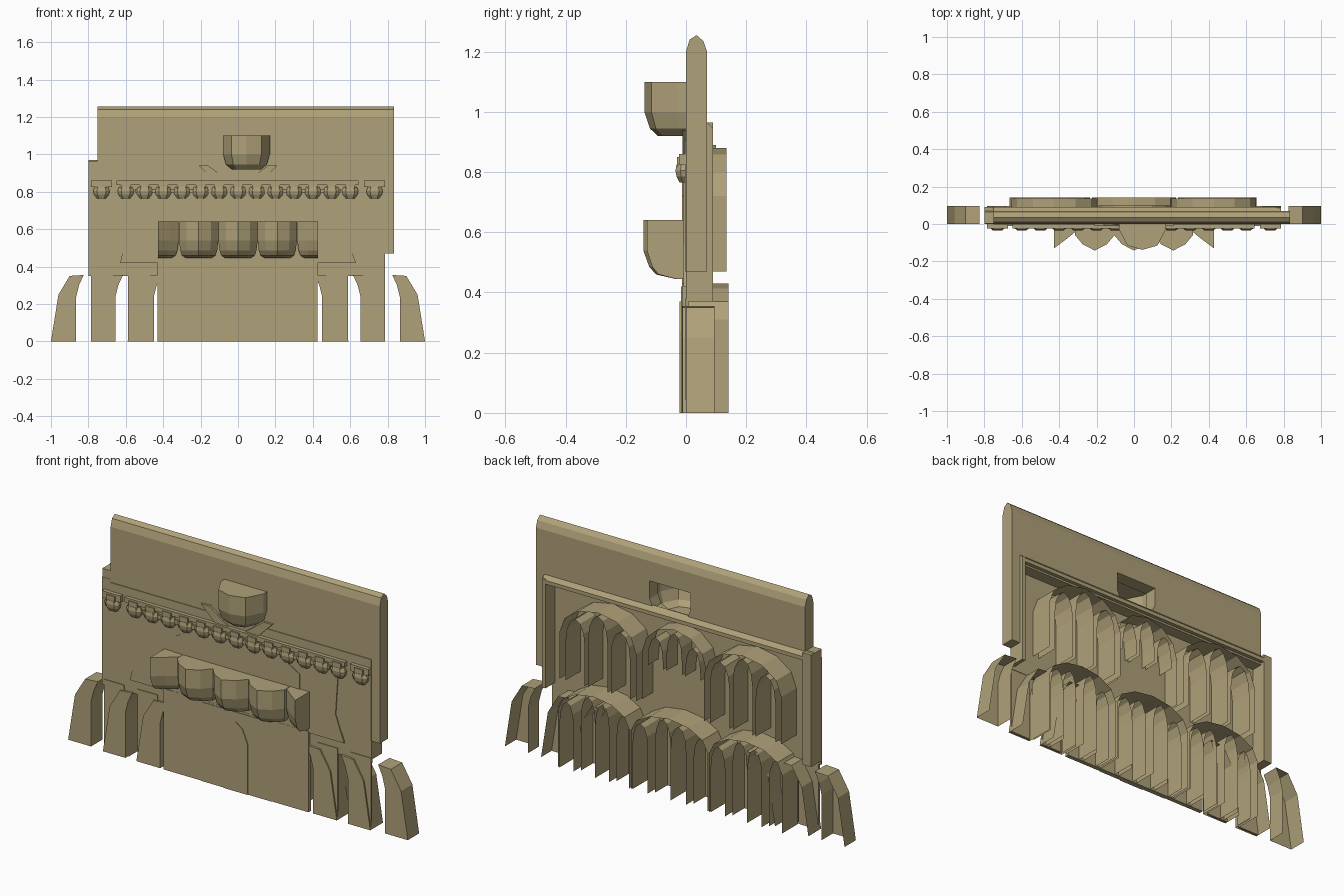
import bpy, bmesh, math

cube = bpy.data.objects.get("Cube")
if cube:
    bpy.data.objects.remove(cube, do_unlink=True)

stone = bpy.data.materials.new("sandstone")
stone.use_nodes = True
COLOR = (0.43, 0.355, 0.19, 1)
stone.diffuse_color = COLOR
stone.node_tree.nodes["Principled BSDF"].inputs["Base Color"].default_value = COLOR
SIDES = ((-1, "right"), (1, "left"))


def finish(name, bm):
    bmesh.ops.recalc_face_normals(bm, faces=bm.faces)
    mesh = bpy.data.meshes.new(name)
    bm.to_mesh(mesh)
    bm.free()
    mesh.materials.append(stone)
    obj = bpy.data.objects.new(name, mesh)
    bpy.context.collection.objects.link(obj)
    return obj


def loft(name, rings, closed=True, last=True, first=True):
    """Skin a list of equal-length point rings, with optional end caps."""
    bm = bmesh.new()
    rows = [[bm.verts.new(p) for p in ring] for ring in rings]
    n = len(rows[0])
    for a, b in zip(rows, rows[1:]):
        for i in range(n if closed else n - 1):
            j = (i + 1) % n
            bm.faces.new((a[i], a[j], b[j], b[i]))
    if first:
        bm.faces.new(rows[0])
    if last:
        bm.faces.new(rows[-1])
    return finish(name, bm)


def front_shape(name, pts, y0, y1, **kw):
    """Outline in x and z, drawn backwards in y."""
    return loft(name, [[(x, y, z) for x, z in pts] for y in (y0, y1)], **kw)


def side_shape(name, pts, x0, x1):
    """Outline in y and z, drawn along x."""
    return loft(name, [[(x, y, z) for y, z in pts] for x in (x0, x1)])


def box(name, x0, x1, y0, y1, z0, z1):
    return front_shape(name, [(x0, z0), (x1, z0), (x1, z1), (x0, z1)], y0, y1)


def mirrored_box(name, x0, x1, *rest):
    for s, word in SIDES:
        a, b = sorted((s * x0, s * x1))
        box(f"{word}_{name}", a, b, *rest)


def arch(x0, x1, z0, spring, top, steps=6):
    """Open arch outline from left foot to right foot."""
    mid, half = (x0 + x1) / 2, (x1 - x0) / 2
    curve = [math.pi * (1 - i / steps) for i in range(steps + 1)]
    return ([(x0, z0)] + [(mid + half * math.cos(a), spring + (top - spring) * math.sin(a))
                          for a in curve] + [(x1, z0)])


def vault(name, x0, x1, z0, spring, top, y0, y1):
    """Thin arched sheet, open at front, back and foot."""
    return front_shape(name, arch(x0, x1, z0, spring, top), y0, y1,
                       closed=False, first=False, last=False)


def bowl(name, plan, levels, centre):
    """Hanging bay: a plan lofted through (height, x scale, y scale), open behind."""
    return loft(name, [[(centre + x * sx, y * sy, z) for x, y in plan]
                       for z, sx, sy in levels], closed=False)


# Tall parapet with rounded top, opened behind the upper bay
parapet = side_shape("parapet", [(0, 0.915), (0.07, 0.915), (0.07, 1.2), (0.058, 1.235),
                                 (0.035, 1.255), (0.012, 1.24), (0, 1.2)], -0.75, 0.835)
opening = front_shape("parapet_cutter", [(-0.015, 0.935), (0.105, 0.935), (0.145, 0.955),
                                         (0.165, 1.0), (0.165, 1.095), (-0.075, 1.095),
                                         (-0.075, 1.0), (-0.055, 0.955)], -0.1, 0.2)
opening.hide_render = True
opening.hide_viewport = True
cut = parapet.modifiers.new("opening", 'BOOLEAN')
cut.object = opening
cut.solver = 'EXACT'
side_shape("parapet_end", [(0, 0.37), (0.01, 0.46), (0.035, 0.49), (0.06, 0.46),
                           (0.07, 0.37), (0.07, 0.92), (0, 0.92)], 0.775, 0.785)
box("parapet_return", 0.785, 0.835, 0, 0.07, 0.47, 0.92)

# Front wall, its raised panels and the end returns
box("front_wall", -0.8, 0.785, 0, 0.008, 0.35, 0.92)
box("raised_panel", -0.75, 0.785, -0.004, 0.002, 0.47, 0.905)
box("left_strip", -0.8, -0.75, 0.002, 0.09, 0.37, 0.965)
box("right_strip", 0.765, 0.785, 0, 0.09, 0.37, 0.95)
side_shape("back_ledge", [(0.065, 0.97), (0.09, 0.945), (0.09, 0.925), (0.065, 0.925)], -0.8, 0.785)
front_shape("central_wall", [(-0.63, 0.42), (0.63, 0.42), (0.58, 0.56), (0.6, 0.86),
                             (-0.59, 0.86), (-0.6, 0.55)], -0.009, 0.002)
front_shape("balcony_arch", [(-0.38, 0.42), (0.38, 0.42), (0.37, 0.72), (0.2, 0.82),
                             (-0.2, 0.82), (-0.37, 0.72)], -0.013, 0)

# Lower arcade: wide centre and pairs of open-backed piers
box("centre_base", -0.43, 0.425, -0.014, 0.008, 0, 0.43)
box("door_surround", -0.205, 0.205, -0.017, -0.01, 0, 0.42)
front_shape("door_panel", [(-0.07, 0), (0.07, 0), (0.07, 0.27), (0.04, 0.34), (0, 0.37),
                           (-0.04, 0.34), (-0.07, 0.27)], -0.021, -0.015)
for k, (foot, inner) in enumerate([(1.0, 0.865), (0.787, 0.655), (0.59, 0.45)]):
    pts = [(inner, 0), (inner, 0.24), (inner - 0.015, 0.3), (inner - 0.04, 0.355),
           (foot - 0.1, 0.35), (foot - 0.04, 0.25), (foot, 0)]
    for s, word in SIDES:
        front_shape(f"{word}_pier_{k}", [(s * x, z) for x, z in pts],
                    -0.012 if k else 0, 0.095, last=False, closed=False)
    if k:
        mirrored_box(f"pier_infill_{k}", foot - 0.12, foot - 0.002, -0.004, 0.006, 0, 0.38)

# Balcony of five hanging lobes, the outer two cut in half
lobe = [(-0.105, 0), (-0.105, -0.06), (-0.065, -0.108), (0, -0.142),
        (0.065, -0.108), (0.105, -0.06), (0.105, 0)]
levels = [(0.64, 1, 1), (0.54, 1, 1), (0.485, 0.94, 0.86), (0.46, 0.85, 0.7), (0.445, 0.65, 0.25)]
for c in (-0.21, 0, 0.21):
    bowl(f"balcony_lobe_{c}", lobe, levels, c)
for s, word in SIDES:
    half = [(0, 0), (0, -0.13), (-0.06 * s, -0.085), (-0.11 * s, -0.045), (-0.11 * s, 0)]
    bowl(f"{word}_balcony_end", half, levels, s * 0.427)

# Upper bay with two struts below
bay = [(-0.125, 0), (-0.125, -0.03), (-0.08, -0.115), (0, -0.138),
       (0.08, -0.115), (0.125, -0.03), (0.125, 0)]
bowl("upper_bay", bay, [(1.1, 1, 1), (1.0, 1, 1), (0.945, 0.87, 0.87), (0.92, 0.62, 0.68)], 0.045)
for s, word in SIDES:
    front_shape(f"{word}_strut", [(s * 0.05, 0.86), (s * 0.13, 0.86), (s * 0.21, 0.94),
                                  (s * 0.16, 0.94)], -0.012, 0.0)

# Frieze with a row of hanging corbels
box("frieze_band", -0.65, 0.645, -0.024, 0, 0.835, 0.86)
mirrored_box("frieze_end", 0.675, 0.785, -0.024, 0, 0.825, 0.86)
corbel = [(-0.044, 0), (-0.044, -0.018), (-0.024, -0.035),
          (0.024, -0.035), (0.044, -0.018), (0.044, 0)]
for i in [-7.3] + list(range(-6, 7)) + [7.3]:
    bowl(f"corbel_{i}", corbel, [(0.825, 0.8, 0.9), (0.805, 1, 1), (0.785, 0.9, 0.9),
                                 (0.765, 0.55, 0.6)], i * 0.1)
    box(f"corbel_block_{i}", i * 0.1 - 0.025, i * 0.1 + 0.025, -0.03, 0, 0.815, 0.85)
    if abs(i) < 6:
        box(f"corbel_link_{i}", i * 0.1 - 0.05, i * 0.1 + 0.05, -0.02, 0, 0.795, 0.815)

# Lower vaults with ribs, open towards the back
for k, (x0, x1) in enumerate([(-0.665, -0.235), (-0.225, 0.225), (0.235, 0.655)]):
    vault(f"lower_vault_{k}", x0, x1, 0, 0.31, 0.43, 0.008, 0.142)
    step = (x1 - x0) / 4
    for j in range(4):
        a = x0 + j * step
        top = 0.40 if j in (1, 2) else 0.36
        vault(f"lower_rib_{k}_{j}", a + 0.015, a + step - 0.008, 0, top - 0.12, top,
              0.008, 0.14 if j % 2 else 0.11)

# Upper vaults with ribs, shallower in the centre
for k, (x0, x1, top) in enumerate([(-0.655, -0.2, 0.88), (-0.19, 0.19, 0.89), (0.2, 0.65, 0.88)]):
    depth = 0.1 if k == 1 else 0.135
    vault(f"upper_vault_{k}", x0, x1, 0.47, 0.72, top, 0.008, depth)
    step = (x1 - x0 - 0.05) / 3
    for j in range(3):
        a = x0 + 0.025 + j * step
        peak = top - (0.02 if j == 1 else 0.07)
        foot = 0.66 if k == 1 else 0.47
        vault(f"upper_rib_{k}_{j}", a + 0.01, a + step - 0.01, foot, peak - 0.13, peak, 0.008, depth)
